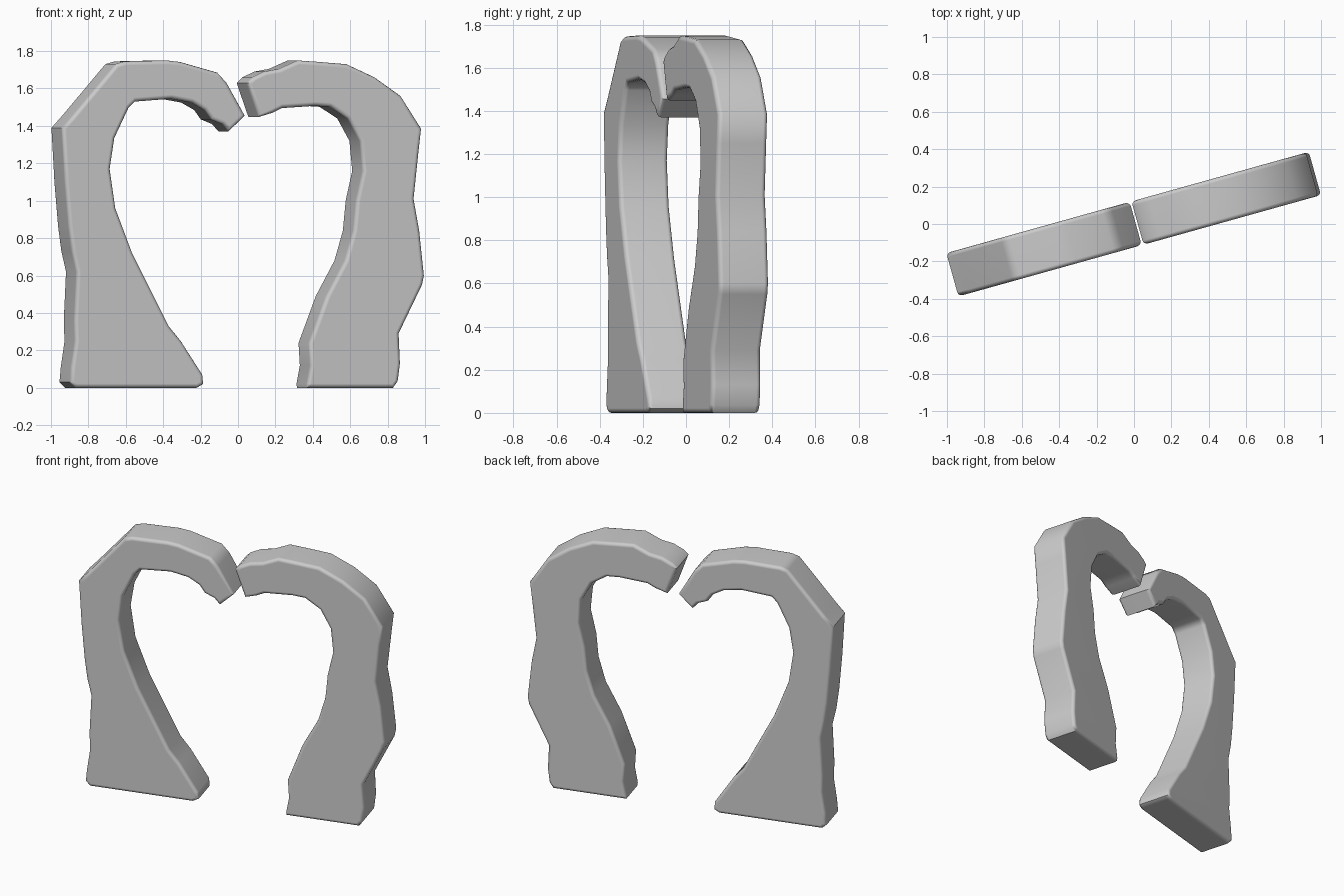
import bpy, bmesh, math

if "Cube" in bpy.data.objects:
    bpy.data.objects.remove(bpy.data.objects["Cube"])

ANGLE = math.radians(15.6)
HALF = 0.12          # half of the slab thickness
SHIFT = 0.028        # sideways offset of the front rim seen in front view

# outlines of the front rim (x, z) as seen from the front
LEFT = [(-.87, 0), (-.90, .03), (-.893, .11), (-.873, .25), (-.877, .36), (-.865, .62),
        (-.89, .73), (-.907, .86), (-.927, 1.1), (-.943, 1.39), (-.885, 1.455),
        (-.655, 1.73), (-.605, 1.745), (-.38, 1.75), (-.31, 1.742), (-.11, 1.685),
        (-.06, 1.63), (.037, 1.455), (-.05, 1.37), (-.085, 1.41), (-.145, 1.435),
        (-.18, 1.485), (-.25, 1.525), (-.36, 1.545), (-.55, 1.53), (-.585, 1.495),
        (-.66, 1.335), (-.685, 1.17), (-.655, .96), (-.565, .72), (-.37, .33),
        (-.305, .25), (-.19, .07), (-.185, .02), (-.22, 0)]
RIGHT = [(.37, 0), (.367, .02), (.385, .12), (.378, .24), (.47, .49), (.57, .68),
         (.615, .84), (.63, 1.0), (.665, 1.16), (.65, 1.32), (.585, 1.44), (.49, 1.502),
         (.41, 1.507), (.235, 1.495), (.185, 1.47), (.11, 1.447), (.047, 1.63),
         (.075, 1.658), (.14, 1.69), (.22, 1.705), (.32, 1.75), (.42, 1.743),
         (.58, 1.73), (.73, 1.66), (.87, 1.56), (.98, 1.385), (.965, 1.25), (.94, 1.01),
         (.97, .84), (.995, .6), (.985, .55), (.86, .29), (.867, .13), (.855, .035), (.83, 0)]


def slab(name, outline):
    """Extruded outline with rounded front and back rims, turned about z."""
    bm = bmesh.new()
    pts = [((x - SHIFT) / math.cos(ANGLE), z) for x, z in outline]
    front = [bm.verts.new((u, -HALF, z)) for u, z in pts]
    back = [bm.verts.new((u, HALF, z)) for u, z in pts]
    bm.faces.new(front)
    bm.faces.new(back[::-1])
    n = len(pts)
    for i in range(n):
        j = (i + 1) % n
        bm.faces.new((front[j], front[i], back[i], back[j]))
    bmesh.ops.recalc_face_normals(bm, faces=bm.faces[:])
    rims = [e for e in bm.edges if e.verts[0].co.y * e.verts[1].co.y > 0]
    bmesh.ops.bevel(bm, geom=rims, offset=0.022, offset_type='OFFSET', segments=3,
                    profile=0.5, affect='EDGES', clamp_overlap=False)
    mesh = bpy.data.meshes.new(name)
    bm.to_mesh(mesh)
    bm.free()
    obj = bpy.data.objects.new(name, mesh)
    bpy.context.collection.objects.link(obj)
    obj.rotation_euler.z = ANGLE
    bpy.ops.object.select_all(action='DESELECT')
    obj.select_set(True)
    bpy.context.view_layer.objects.active = obj
    bpy.ops.object.shade_smooth_by_angle(angle=math.radians(40))
    # keep the broad faces looking flat
    wn = obj.modifiers.new("weighted_normals", 'WEIGHTED_NORMAL')
    wn.keep_sharp = True
    return obj


# two leaning halves of the broken arch
slab("left_arch_half", LEFT)
slab("right_arch_half", RIGHT)
